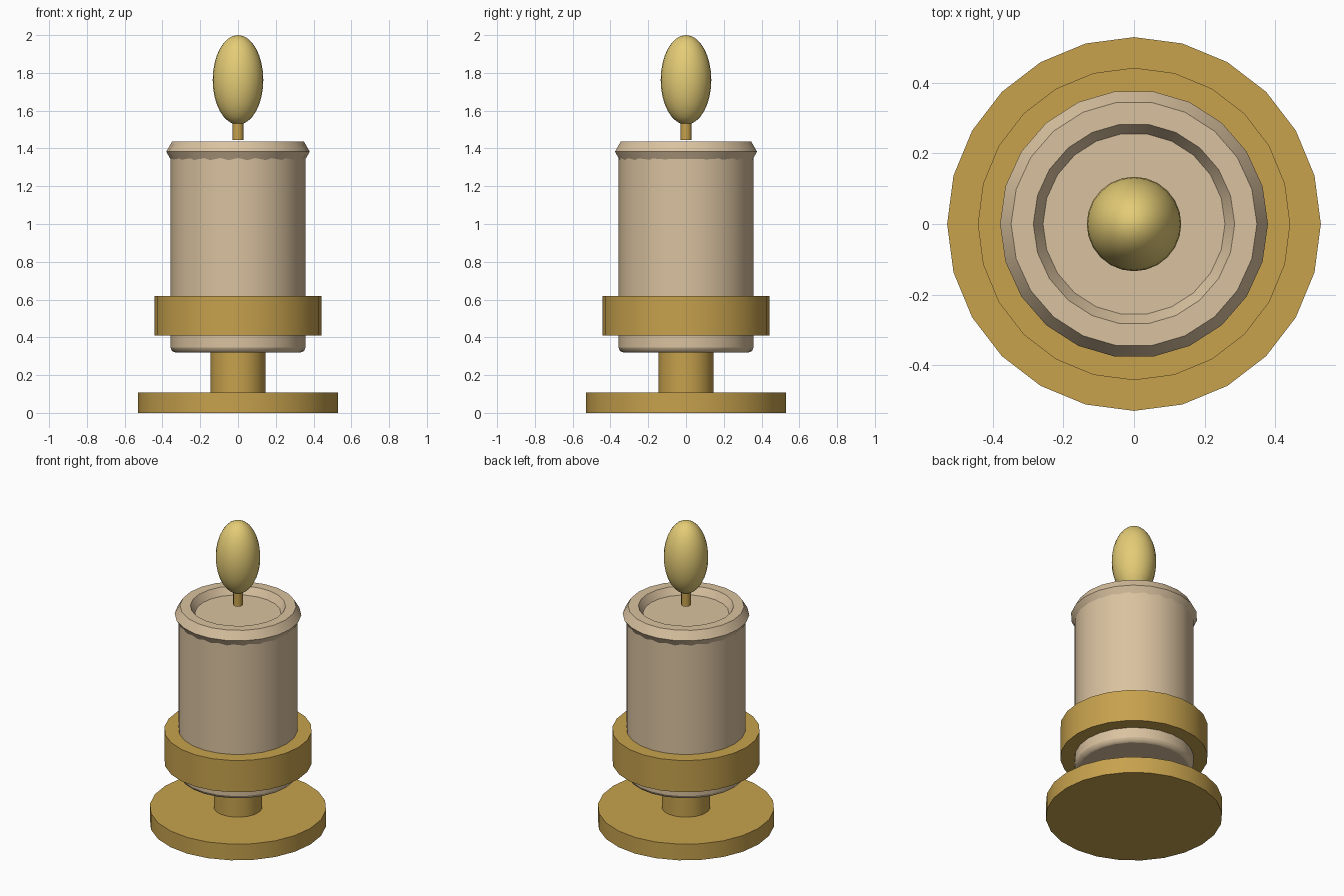
import bpy, math

if "Cube" in bpy.data.objects:
    bpy.data.objects.remove(bpy.data.objects["Cube"])


def material(name, rgb):
    m = bpy.data.materials.new(name)
    m.diffuse_color = (*rgb, 1)
    m.use_nodes = True
    m.node_tree.nodes["Principled BSDF"].inputs["Base Color"].default_value = m.diffuse_color
    return m


brass = material("brass", (0.57, 0.36, 0.075))
wax = material("cream wax", (0.70, 0.54, 0.35))
glow = material("flame yellow", (0.77, 0.60, 0.18))


def finish(name, mat, angle=35):
    ob = bpy.context.object
    ob.name = name
    ob.data.materials.append(mat)
    bpy.ops.object.transform_apply(location=True, rotation=True, scale=True)
    bpy.ops.object.shade_smooth_by_angle(angle=math.radians(angle))
    return ob


def cylinder(name, r, z0, z1, mat, sides=24):
    bpy.ops.mesh.primitive_cylinder_add(vertices=sides, radius=r, depth=z1 - z0,
                                        location=(0, 0, (z0 + z1) / 2))
    return finish(name, mat)


# Holder: foot, stem and collar
cylinder("base_plate", 0.53, 0, 0.107, brass)
cylinder("stem", 0.146, 0.10, 0.33, brass)
cylinder("collar_ring", 0.443, 0.41, 0.62, brass)

# Candle body with softened rims
candle = cylinder("candle_body", 0.357, 0.32, 1.39, wax)
bev = candle.modifiers.new("soft_edge", 'BEVEL')
bev.width = 0.025
bev.segments = 2
bev.limit_method = 'ANGLE'
bev.angle_limit = math.radians(40)

# Six-sided rolled rim on top of the candle
bpy.ops.mesh.primitive_torus_add(major_segments=22, minor_segments=6,
                                 major_radius=0.317, minor_radius=0.063,
                                 location=(0, 0, 1.383))
finish("candle_rim", wax)

# Wick and flame
cylinder("wick", 0.029, 1.445, 1.56, brass, 12)
bpy.ops.mesh.primitive_uv_sphere_add(segments=24, ring_count=16, radius=1,
                                     location=(0, 0, 1.763))
bpy.context.object.scale = (0.134, 0.134, 0.237)
finish("flame", glow, 60)
